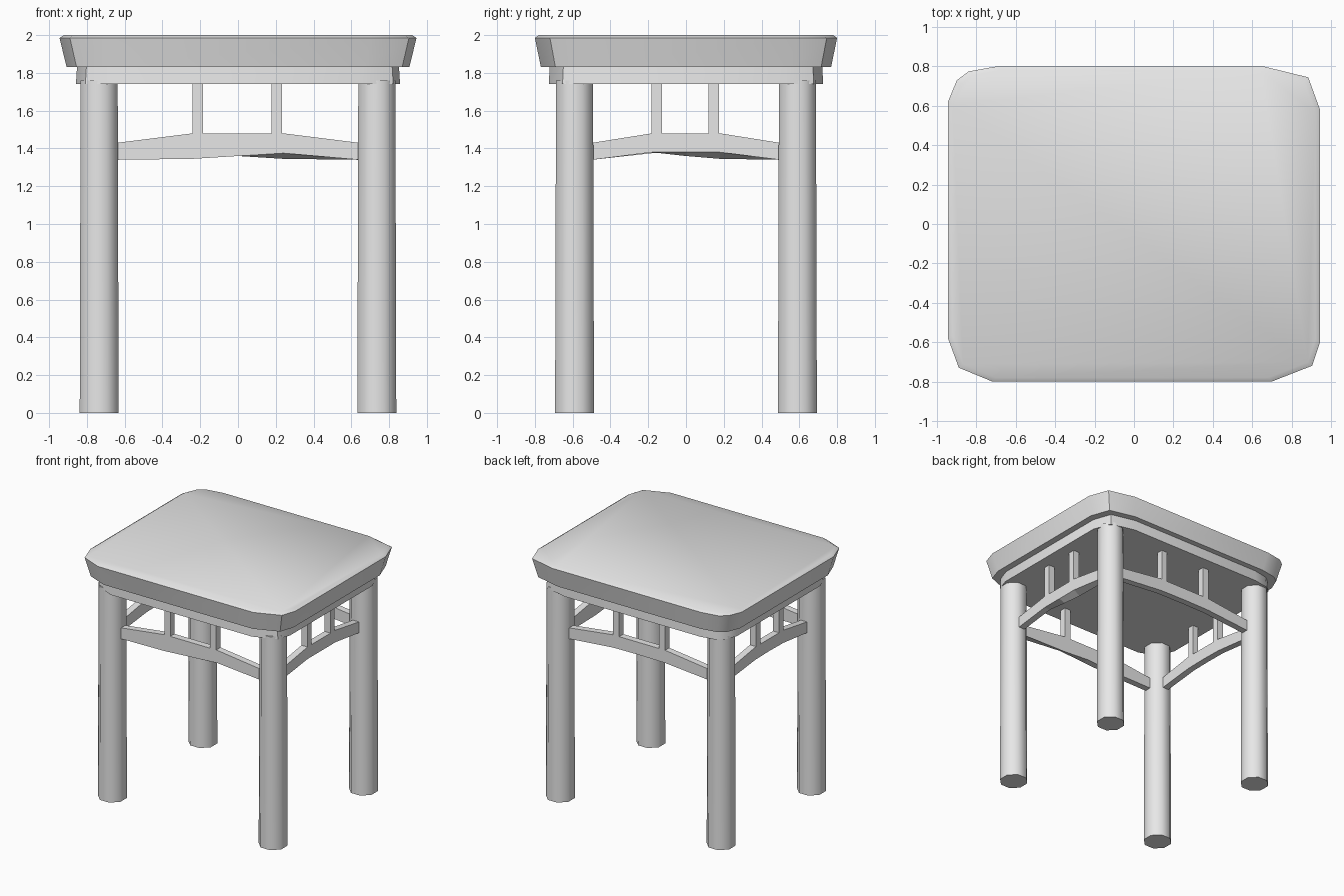
import bpy, bmesh, math

cube = bpy.data.objects.get("Cube")
if cube:
    bpy.data.objects.remove(cube, do_unlink=True)

# One plain colour for the whole stool
grey = bpy.data.materials.new("plain_grey")
grey.use_nodes = True
grey.diffuse_color = (0.8, 0.8, 0.8, 1)
grey.node_tree.nodes["Principled BSDF"].inputs["Base Color"].default_value = (0.8, 0.8, 0.8, 1)


def loft(name, rings, smooth_angle=None):
    """Skin a stack of matching rings and close both ends."""
    bm = bmesh.new()
    loops = [[bm.verts.new(p) for p in ring] for ring in rings]
    n = len(loops[0])
    for a, b in zip(loops, loops[1:]):
        for i in range(n):
            j = (i + 1) % n
            bm.faces.new((a[i], a[j], b[j], b[i]))
    bm.faces.new(loops[0][::-1])
    bm.faces.new(loops[-1])
    bmesh.ops.recalc_face_normals(bm, faces=bm.faces)
    mesh = bpy.data.meshes.new(name)
    bm.to_mesh(mesh)
    bm.free()
    mesh.materials.append(grey)
    obj = bpy.data.objects.new(name, mesh)
    bpy.context.collection.objects.link(obj)
    if smooth_angle:
        bpy.ops.object.select_all(action='DESELECT')
        obj.select_set(True)
        bpy.context.view_layer.objects.active = obj
        bpy.ops.object.shade_smooth_by_angle(angle=math.radians(smooth_angle))
    return obj


def box(name, x, y, z0, z1, size):
    h = size / 2
    corners = [(-h, -h), (h, -h), (h, h), (-h, h)]
    return loft(name, [[(x + a, y + b, z) for a, b in corners] for z in (z0, z1)])


# Seat outline with hand-cut corners, counter-clockwise from the front right
outline = [(0.70, -0.80), (0.905, -0.72), (0.945, -0.60),
           (0.945, 0.58), (0.885, 0.745), (0.66, 0.80),
           (-0.70, 0.80), (-0.84, 0.775), (-0.90, 0.73), (-0.945, 0.62),
           (-0.945, -0.58), (-0.89, -0.73), (-0.72, -0.80)]


def slab(name, levels):
    loft(name, [[(x * s, y * s, z) for x, y in outline] for s, z in levels], 40)


slab("seat", [(0.96, 1.83), (1.0, 1.985), (0.975, 2.0)])
slab("apron", [(0.908, 1.74), (0.902, 1.83)])

# Legs: eight-sided posts with flats facing the rails
LEG_X, LEG_Y = 0.735, 0.59
radius = 0.1 / math.cos(math.pi / 8)
ring = [(radius * math.cos((k + 0.5) * math.pi / 4),
         radius * math.sin((k + 0.5) * math.pi / 4)) for k in range(8)]
for sx, side in ((-1, "right"), (1, "left")):
    for sy, end in ((-1, "front"), (1, "back")):
        loft(f"{end}_{side}_leg",
             [[(sx * LEG_X + a * t, sy * LEG_Y + b * t, z) for a, b in ring]
              for z, t in ((0, 1.03), (1.76, 0.98))], 50)

# Arched rails with two short posts each
THICK = 0.055
TOP = [1.43, 1.48, 1.48, 1.48, 1.43]
ARCH = [1.34, 1.375, 1.378, 1.375, 1.34]


def rail(name, along_x, sign, half, knee, outer, inner):
    rings = []
    for u, top, bo, bi in zip((-half, -knee, 0, knee, half), TOP, outer, inner):
        off = sign * (LEG_Y if along_x else LEG_X)
        o, i = off + sign * THICK / 2, off - sign * THICK / 2
        section = [(o, bo), (i, bi), (i, top), (o, top)]
        rings.append([(u, v, z) if along_x else (v, u, z) for v, z in section])
    loft(name, rings)
    for s in (-1, 1):
        u = s * (knee - 0.03) - 0.004
        x, y = (u, off) if along_x else (off, u)
        box(f"{name}_post", x, y, 1.45, 1.75, THICK)


rail("front_rail", True, -1, 0.64, 0.24,
     [1.34, 1.345, 1.36, 1.375, 1.34], [1.34, 1.345, 1.36, 1.345, 1.34])
rail("back_rail", True, 1, 0.64, 0.24, ARCH, ARCH)
rail("right_rail", False, 1, 0.495, 0.18,
     [1.34, 1.38, 1.38, 1.38, 1.34], [1.34, 1.38, 1.36, 1.345, 1.34])
rail("left_rail", False, -1, 0.495, 0.18, ARCH, ARCH)
